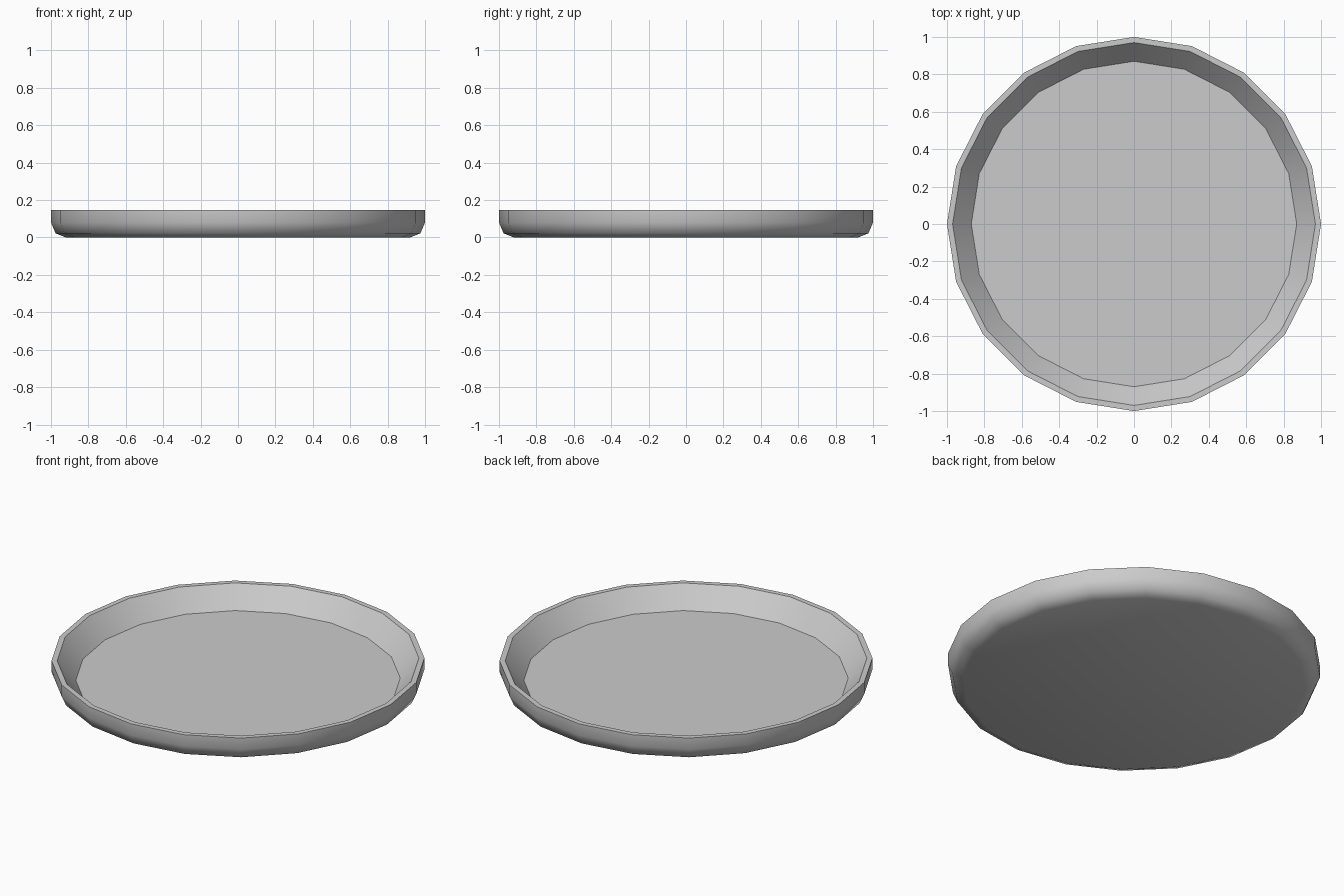
import bpy, bmesh, math

if "Cube" in bpy.data.objects:
    bpy.data.objects.remove(bpy.data.objects["Cube"])

SIDES = 20
# Cross-section (radius, z): outer underside, wall, rim, inner wall, floor
PROFILE = [(0.92, 0.0), (0.975, 0.022), (1.0, 0.08), (1.0, 0.147),
           (0.97, 0.147), (0.87, 0.03)]

bm = bmesh.new()
rings = []
for r, z in PROFILE:
    rings.append([bm.verts.new((r * math.cos(math.tau * i / SIDES),
                                r * math.sin(math.tau * i / SIDES), z))
                  for i in range(SIDES)])

# Walls between neighbouring rings
for a, b in zip(rings, rings[1:]):
    for i in range(SIDES):
        j = (i + 1) % SIDES
        bm.faces.new((a[i], a[j], b[j], b[i]))

# Flat underside and inner floor
bm.faces.new(rings[0][::-1])
bm.faces.new(rings[-1])
bmesh.ops.recalc_face_normals(bm, faces=bm.faces[:])

mesh = bpy.data.meshes.new("round_tray")
bm.to_mesh(mesh)
bm.free()
tray = bpy.data.objects.new("round_tray", mesh)
bpy.context.collection.objects.link(tray)

# Smooth walls, crisp rim and floor edge
bpy.context.view_layer.objects.active = tray
tray.select_set(True)
bpy.ops.object.shade_smooth_by_angle(angle=math.radians(48))
